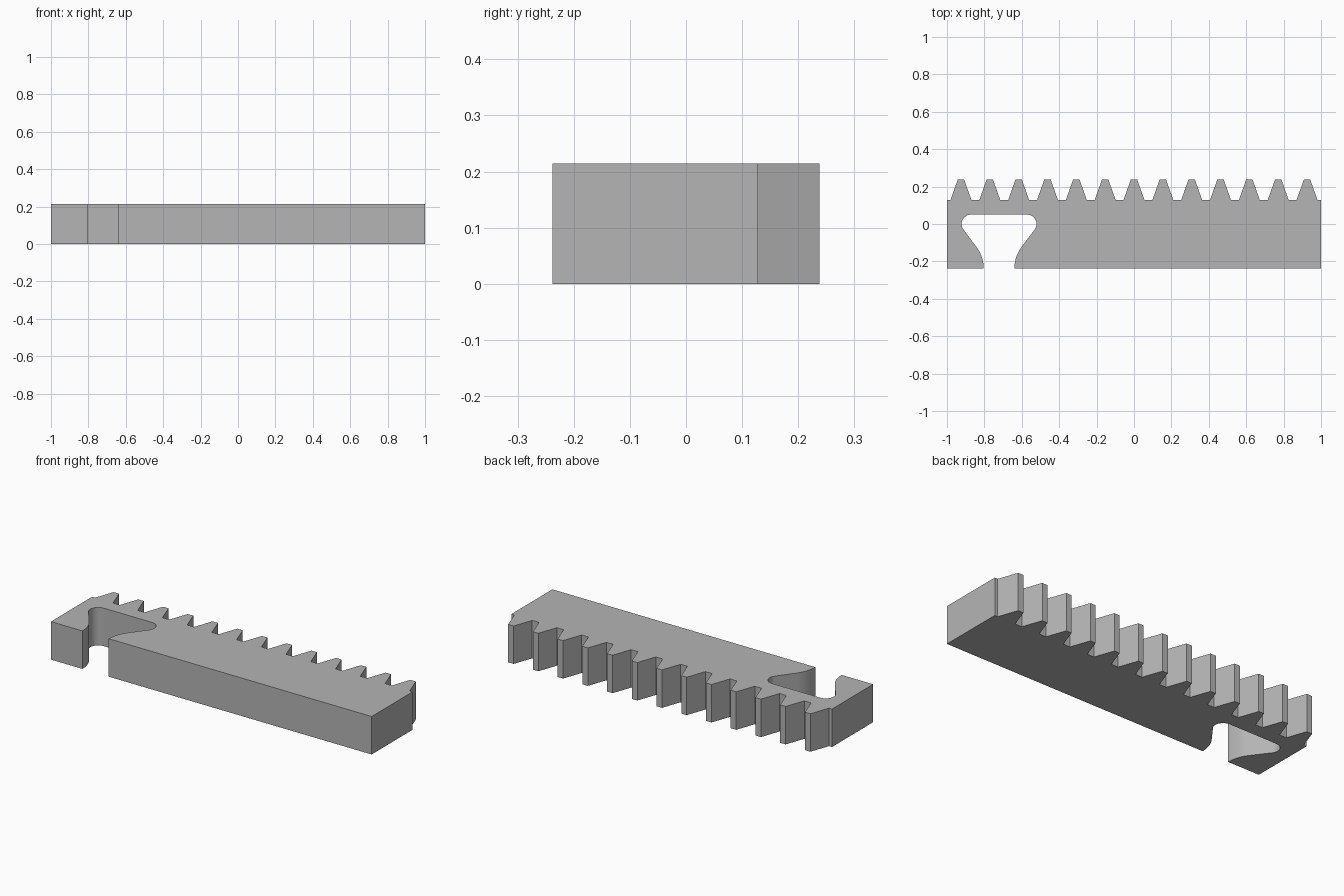
import bpy
import bmesh
from math import cos, sin, radians

cube = bpy.data.objects.get("Cube")
if cube:
    bpy.data.objects.remove(cube, do_unlink=True)

HEIGHT = 0.214
FRONT, ROOT, TIP = -0.238, 0.128, 0.238
TEETH, PITCH = 13, 0.1542
SLOT_X = -0.7215

steel = bpy.data.materials.new("plain grey")
steel.use_nodes = True
grey = (0.46, 0.46, 0.46, 1)
steel.diffuse_color = grey
steel.node_tree.nodes["Principled BSDF"].inputs["Base Color"].default_value = grey


def arc(cx, cy, r, start, end, steps=12):
    """Points along a circular arc, angles in degrees."""
    angles = [radians(start + (end - start) * i / steps) for i in range(steps + 1)]
    return [(cx + r * cos(a), cy + r * sin(a)) for a in angles]


# Half of the keyhole slot: flared mouth, sloping side, rounded inner corner
flare = 0.192
half = arc(0.082 + flare, FRONT, flare, 180, 143)
half += arc(0.15, 0.0, 0.05, -37, 90, 20)
slot = [(SLOT_X - x, y) for x, y in half]
slot += [(SLOT_X + x, y) for x, y in reversed(half)]

# Rack outline: front edge with the slot, then teeth along the back
outline = [(-1, FRONT)] + slot + [(1, FRONT), (1, ROOT)]
for i in reversed(range(TEETH)):
    c = (i - (TEETH - 1) / 2) * PITCH
    outline += [(c + 0.056, ROOT), (c + 0.017, TIP), (c - 0.017, TIP), (c - 0.056, ROOT)]
outline.append((-1, ROOT))

# Extrude the outline to full thickness
bm = bmesh.new()
base = bm.faces.new([bm.verts.new((x, y, 0)) for x, y in outline])
top = bmesh.ops.extrude_face_region(bm, geom=[base], use_keep_orig=True)
bmesh.ops.translate(bm, vec=(0, 0, HEIGHT),
                    verts=[v for v in top["geom"] if isinstance(v, bmesh.types.BMVert)])
bmesh.ops.recalc_face_normals(bm, faces=bm.faces)
mesh = bpy.data.meshes.new("gear_rack")
bm.to_mesh(mesh)
bm.free()

rack = bpy.data.objects.new("gear_rack", mesh)
bpy.context.collection.objects.link(rack)
mesh.materials.append(steel)
bpy.context.view_layer.objects.active = rack
rack.select_set(True)
bpy.ops.object.shade_smooth_by_angle(angle=radians(25))
